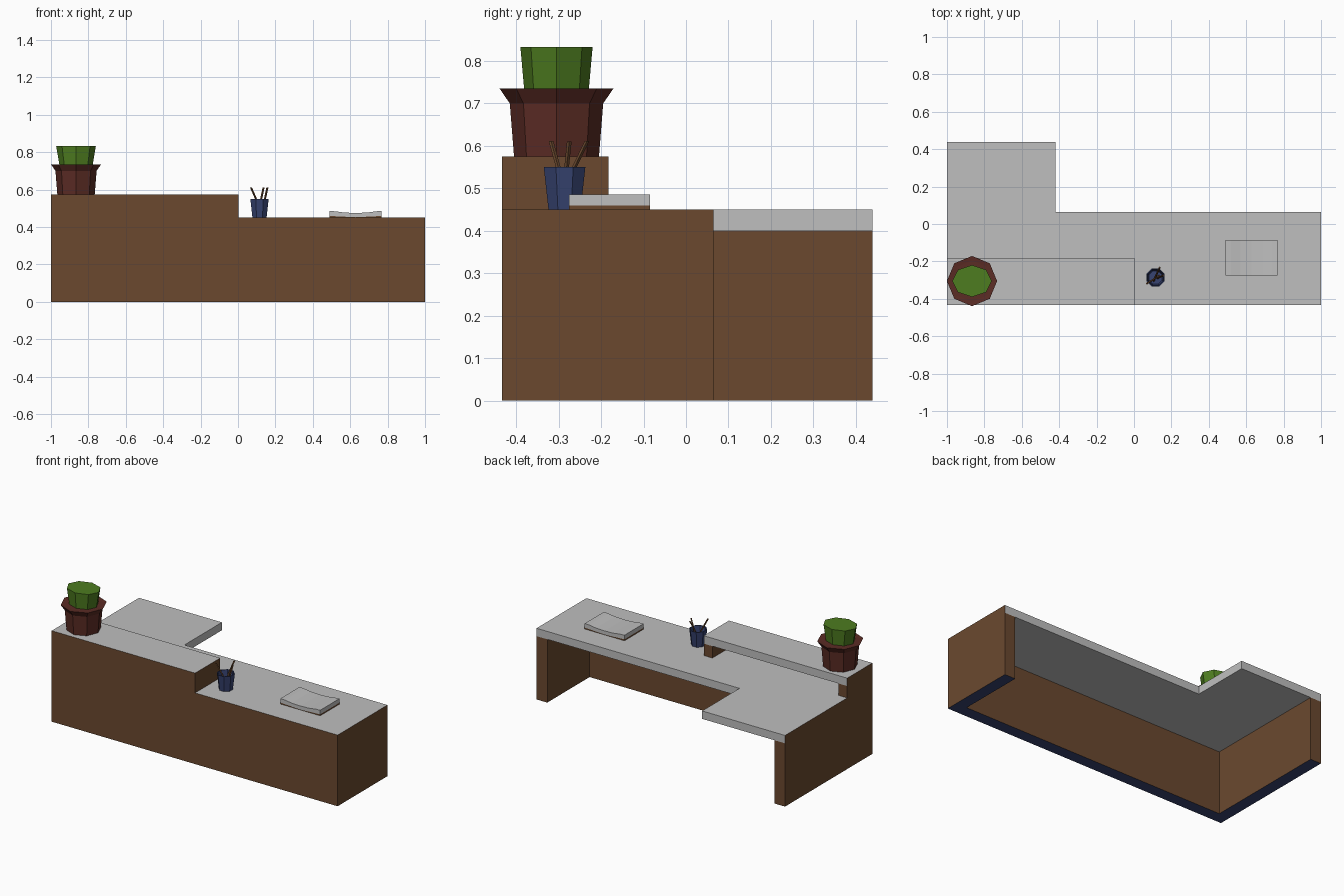
import bpy, bmesh, math
from mathutils import Vector

if "Cube" in bpy.data.objects:
    bpy.data.objects.remove(bpy.data.objects["Cube"])


def mat(name, rgb):
    m = bpy.data.materials.new(name)
    m.diffuse_color = (*rgb, 1)
    m.use_nodes = True
    m.node_tree.nodes["Principled BSDF"].inputs["Base Color"].default_value = m.diffuse_color
    return m


GREY = mat("light_grey", (0.52, 0.52, 0.52))
BROWN = mat("wood_brown", (0.145, 0.066, 0.028))
BLUE = mat("navy_blue", (0.038, 0.056, 0.165))
RED = mat("dark_red", (0.105, 0.025, 0.018))
GREEN = mat("leaf_green", (0.075, 0.2, 0.014))


def finish(name, bm, mats, rule=None):
    bmesh.ops.recalc_face_normals(bm, faces=bm.faces)
    bm.normal_update()
    if rule:
        for f in bm.faces:
            f.material_index = rule(f)
    me = bpy.data.meshes.new(name)
    bm.to_mesh(me)
    bm.free()
    for m in mats:
        me.materials.append(m)
    ob = bpy.data.objects.new(name, me)
    bpy.context.collection.objects.link(ob)
    return ob


def prism(name, pts, direction, mats, rule=None):
    """Extrude a closed outline of 3D points along a direction."""
    bm = bmesh.new()
    f = bm.faces.new([bm.verts.new(p) for p in pts])
    r = bmesh.ops.extrude_face_region(bm, geom=[f], use_keep_orig=True)
    moved = [v for v in r["geom"] if isinstance(v, bmesh.types.BMVert)]
    bmesh.ops.translate(bm, vec=direction, verts=moved)
    return finish(name, bm, mats, rule)


def slab(name, outline, z0, z1, mats, rule=None):
    return prism(name, [(x, y, z0) for x, y in outline], (0, 0, z1 - z0), mats, rule)


def rect(x0, x1, y0, y1):
    return [(x0, y0), (x1, y0), (x1, y1), (x0, y1)]


def lathe(name, centre, rings, material, turn=0, n=8):
    """Stack of polygon rings (rx, ry, z), capped at both ends."""
    bm = bmesh.new()
    loops = []
    for rx, ry, z in rings:
        angles = [turn + math.tau * i / n for i in range(n)]
        loops.append([bm.verts.new((centre[0] + rx * math.cos(a),
                                    centre[1] + ry * math.sin(a), z)) for a in angles])
    for a, b in zip(loops, loops[1:]):
        for i in range(n):
            j = (i + 1) % n
            bm.faces.new((a[i], a[j], b[j], b[i]))
    bm.faces.new(loops[0])
    bm.faces.new(loops[-1])
    return finish(name, bm, [material])


FRONT, BACK, MID, SHELF_BACK = -0.433, 0.439, 0.065, -0.182
T = 0.075            # panel thickness
SHELF_END = 0.003


# Worktops are grey, with wood on their front and outer end faces
def worktop_rule(right_end):
    def rule(f):
        c, n = f.calc_center_median(), f.normal
        ends = abs(n.x) > 0.9 and (c.x < -0.99 or c.x > right_end - 0.01)
        return 1 if n.y < -0.9 or ends else 0
    return rule


def floor_rule(f):
    return 1 if f.normal.z < -0.9 else 0


# L-shaped counter and raised shelf
slab("counter", [(-1, FRONT), (1, FRONT), (1, MID), (-0.42, MID), (-0.42, BACK), (-1, BACK)],
     0.40, 0.45, [GREY, BROWN], worktop_rule(1))
slab("raised_shelf", rect(-1, SHELF_END, FRONT, SHELF_BACK),
     0.525, 0.575, [GREY, BROWN], worktop_rule(SHELF_END))

# Desk panels in one piece, blue underneath
slab("desk_panels", [(-1, FRONT), (1, FRONT), (1, MID), (1 - T, MID), (1 - T, FRONT + T),
                     (-1 + T, FRONT + T), (-1 + T, BACK), (-1, BACK)],
     0, 0.40, [BROWN, BLUE], floor_rule)

# Shelf supports around the open cubby
E = 0.06
slab("shelf_supports", [(-1, FRONT), (SHELF_END, FRONT), (SHELF_END, SHELF_BACK),
                        (SHELF_END - E, SHELF_BACK), (SHELF_END - E, FRONT + T),
                        (-1 + E, FRONT + T), (-1 + E, SHELF_BACK), (-1, SHELF_BACK)],
     0.45, 0.525, [BROWN])

# Potted plant
pot = (-0.866, -0.305)
lathe("plant_pot", pot, [(r, r, z) for r, z in
      [(0.10, 0.575), (0.11, 0.70), (0.134, 0.735), (0.11, 0.733)]], RED)
lathe("plant_foliage", pot, [(0.087, 0.075, 0.72), (0.106, 0.085, 0.833)], GREEN)

# Pencil cup with hollow inside
lathe("pencil_cup", (0.115, -0.286), [(r, r, z) for r, z in
      [(0.041, 0.45), (0.053, 0.55), (0.047, 0.55), (0.037, 0.46)]], BLUE, math.pi / 8)

# Leaning pencils
for k, (base, tip) in enumerate([((0.135, -0.277, 0.462), (0.069, -0.318, 0.612)),
                                 ((0.105, -0.305, 0.462), (0.137, -0.233, 0.612)),
                                 ((0.125, -0.290, 0.462), (0.157, -0.275, 0.610))]):
    a, b = Vector(base), Vector(tip)
    r = 0.0055
    prism(f"pencil_{k + 1}", [a + Vector(p) for p in
          [(r, 0, 0), (0, r, 0), (-r, 0, 0), (0, -r, 0)]], b - a, [BROWN])

# Open book: wood-coloured cover and curved pages
bx, by, bd = 0.629, -0.276, (0, 0.191, 0)
prism("book_cover", [(bx + x, by, z) for x, z in
      [(-0.139, 0.45), (0.139, 0.45), (0.139, 0.459), (0, 0.452), (-0.139, 0.459)]],
      bd, [BROWN])
prism("book_pages", [(bx + x, by, z) for x, z in
      [(-0.139, 0.459), (0, 0.452), (0.139, 0.459), (0.139, 0.485), (0.11, 0.484),
       (0.06, 0.477), (0, 0.475), (-0.06, 0.477), (-0.11, 0.484), (-0.139, 0.485)]],
      bd, [GREY])
